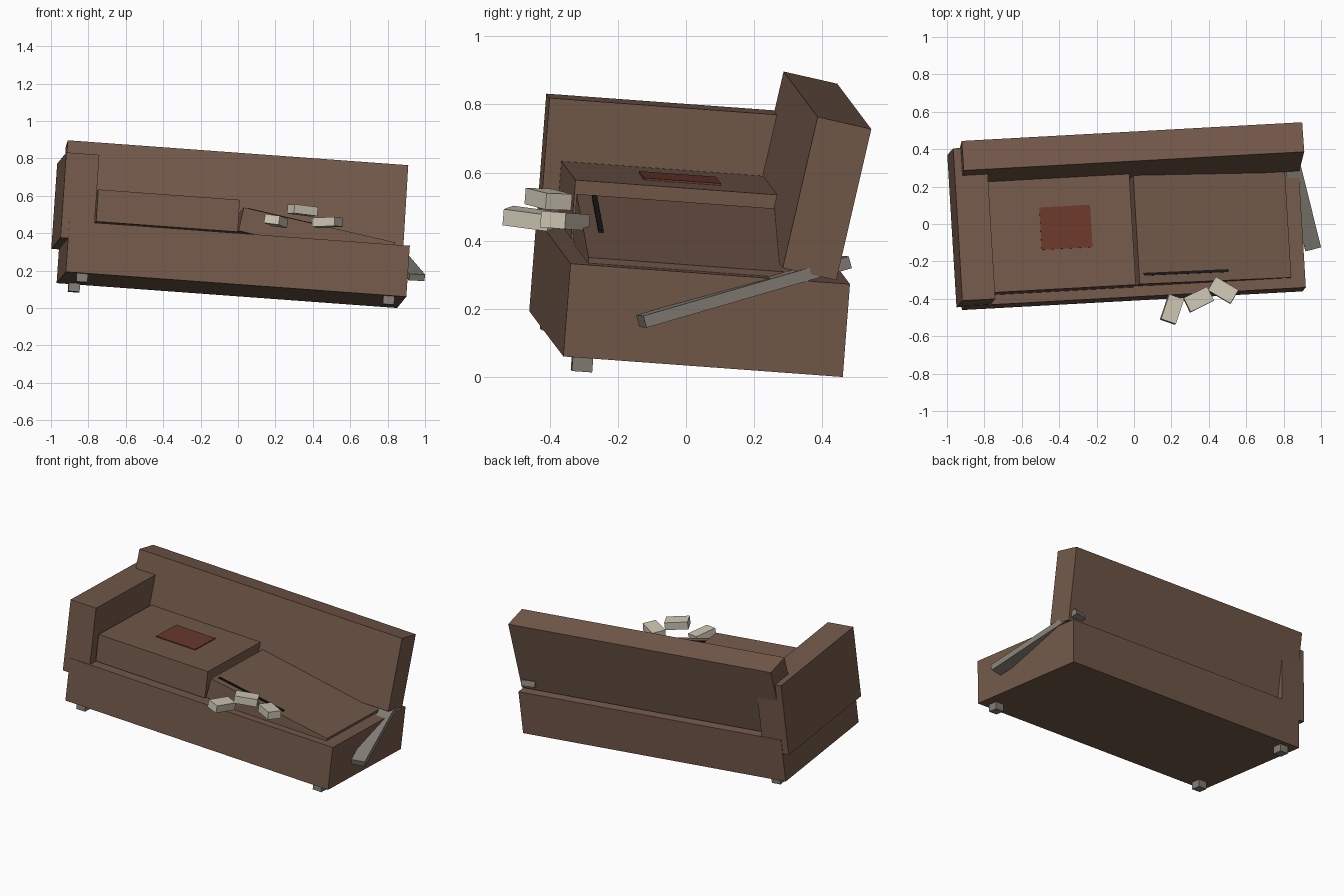
import bpy, math
from mathutils import Matrix, Vector

if "Cube" in bpy.data.objects:
    bpy.data.objects.remove(bpy.data.objects["Cube"])


def material(name, rgb):
    m = bpy.data.materials.new(name)
    m.diffuse_color = (*rgb, 1)
    m.use_nodes = True
    m.node_tree.nodes["Principled BSDF"].inputs["Base Color"].default_value = m.diffuse_color
    return m


BROWN = material("brown upholstery", (0.175, 0.103, 0.070))
GREY = material("weathered wood", (0.23, 0.21, 0.18))
CREAM = material("cream stuffing", (0.62, 0.57, 0.46))
RED = material("red patch", (0.15, 0.042, 0.026))
BLACK = material("black tear", (0.011, 0.010, 0.010))


def frame(origin, along_x, toward_y):
    """Right-angled frame from an origin and two rough directions."""
    x = Vector(along_x).normalized()
    y = Vector(toward_y)
    y = (y - x * y.dot(x)).normalized()
    z = x.cross(y)
    m = Matrix((x, y, z)).transposed().to_4x4()
    return Matrix.Translation(origin) @ m


def box(name, mat, low, high, matrix):
    """Flat-faced box between two corners, placed by a matrix."""
    low, high = Vector(low), Vector(high)
    bpy.ops.mesh.primitive_cube_add(size=1)
    ob = bpy.context.object
    ob.name = ob.data.name = name
    ob.data.transform(Matrix.Translation((low + high) / 2) @ Matrix.Diagonal((*(high - low), 1)))
    ob.matrix_world = matrix
    ob.data.materials.append(mat)
    return ob


def turn(degrees, axis):
    return Matrix.Rotation(math.radians(degrees), 4, axis)


def at(x, y, z):
    return Matrix.Translation((x, y, z))


# The whole sofa leans onto its missing back right foot
SOFA = frame((-0.035, 0, 0.0966), (0.9958, 0.0547, -0.0728), (-0.061, 0.995, -0.073))

# Base and the remaining left arm
box("base", BROWN, (-0.914, -0.412, 0), (0.914, 0.412, 0.274), SOFA)
box("left_arm", BROWN, (-0.955, -0.409, 0.181), (-0.778, 0.409, 0.639), SOFA)

# Reclined back rest, pivoting on its lower front edge
box("back_rest", BROWN, (-0.914, 0, 0), (0.914, 0.162, 0.456),
    SOFA @ at(0, 0.211, 0.307) @ turn(-8.6, 'X'))

# Intact left cushion with a sewn-on patch
box("left_cushion", BROWN, (-0.768, -0.361, 0.285), (-0.008, 0.27, 0.457), SOFA)
box("patch", RED, (-0.5, -0.147, 0.456), (-0.228, 0.08, 0.463), SOFA)

# Collapsed right cushion, pivoting on its upper left edge, with a tear
SUNK = SOFA @ at(0.016, 0, 0.418) @ turn(8.8, 'Y')
box("right_cushion", BROWN, (0, -0.356, -0.128), (0.832, 0.25, 0), SUNK)
box("tear", BLACK, (0.025, -0.312, -0.002), (0.49, -0.297, 0.006), SUNK)

# Three feet, back right one missing
for name, x, y in (("front_left_foot", -0.823, -0.35), ("front_right_foot", 0.823, -0.35),
                   ("back_left_foot", -0.823, 0.35)):
    box(name, GREY, (x - 0.03, y - 0.03, -0.045), (x + 0.03, y + 0.03, 0.01), SOFA)

# Broken plank sticking out where the right arm was
PLANK = frame((0.957, -0.131, 0.163), (0.42, 0.107, -0.01), (-0.107, 0.42, 0.122))
box("broken_plank", GREY, (-0.043, 0, -0.018), (0.043, 0.645, 0.018), PLANK)

# Loose stuffing blocks: place, turn, roll
TILT = SOFA.to_3x3().to_4x4()
for i, (pos, spin, roll) in enumerate((((0.203, -0.457, 0.465), 68, 5),
                                       ((0.345, -0.404, 0.522), 23, 1),
                                       ((0.477, -0.355, 0.458), -34, -4))):
    box("stuffing_%d" % (i + 1), CREAM, (-0.07, -0.042, -0.024), (0.07, 0.042, 0.024),
        at(*pos) @ TILT @ turn(roll, 'Y') @ turn(spin, 'Z'))
